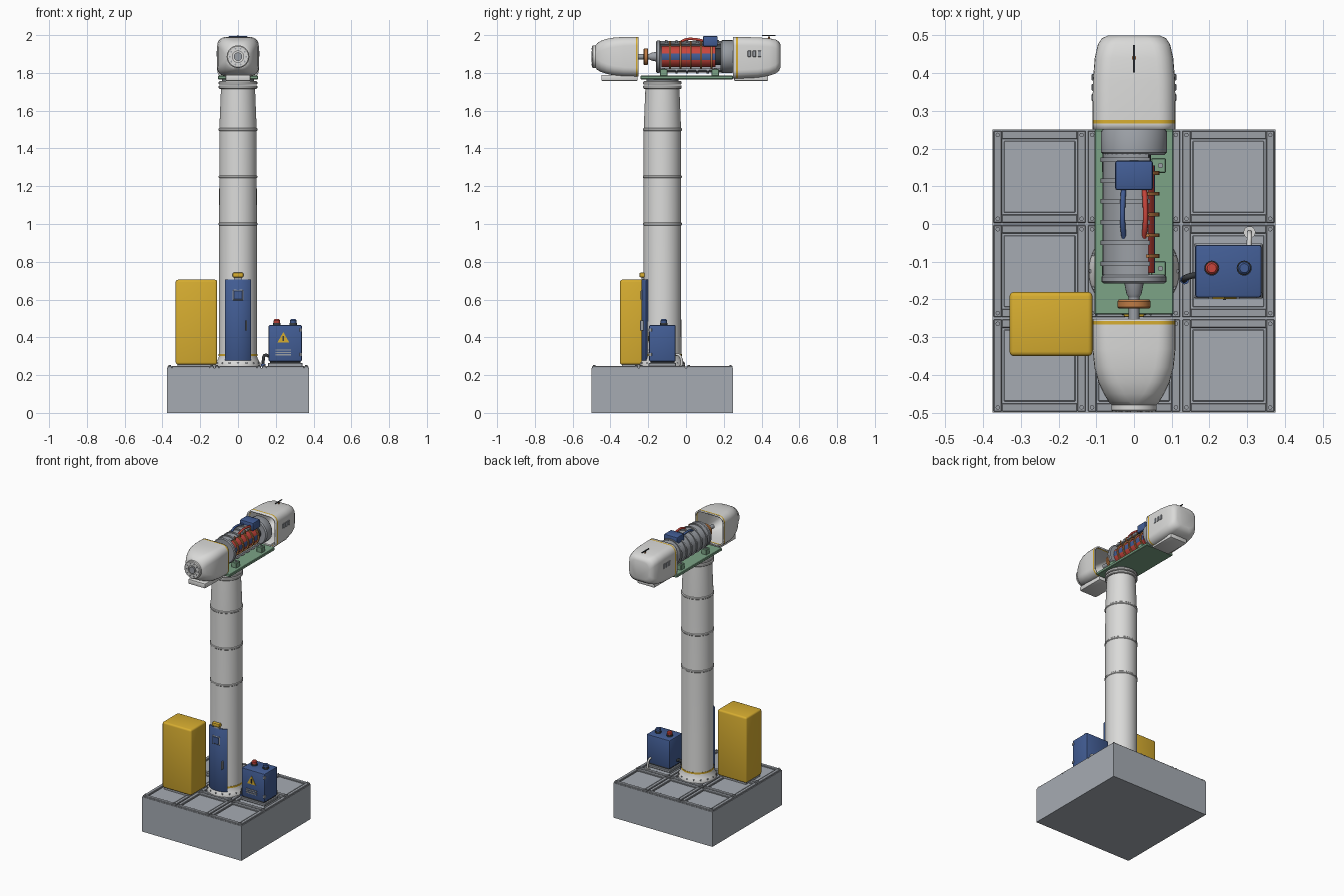
import bpy, bmesh, math
from mathutils import Matrix, Vector

if "Cube" in bpy.data.objects:
    bpy.data.objects.remove(bpy.data.objects["Cube"])

def mat(name, r, g, b):
    m = bpy.data.materials.new(name)
    m.diffuse_color = (r, g, b, 1)
    m.use_nodes = True
    m.node_tree.nodes["Principled BSDF"].inputs["Base Color"].default_value = m.diffuse_color
    return m

GREY = mat("slab grey", .38, .41, .45)
STEEL = mat("steel grey", .33, .35, .38)
WHITE = mat("shell white", .70, .70, .69)
YELLOW = mat("yellow", .68, .42, .03)
BLUE = mat("blue", .055, .11, .30)
RED = mat("red", .58, .06, .045)
COPPER = mat("copper", .52, .20, .06)
GREEN = mat("bedplate green", .20, .37, .24)
DARK = mat("dark grey", .04, .045, .05)

def finish(bm, name, *mats, angle=35):
    bmesh.ops.recalc_face_normals(bm, faces=bm.faces[:])
    for f in bm.faces:
        f.smooth = True
    me = bpy.data.meshes.new(name)
    bm.to_mesh(me)
    bm.free()
    me.set_sharp_from_angle(angle=math.radians(angle))
    for m in mats:
        me.materials.append(m)
    ob = bpy.data.objects.new(name, me)
    bpy.context.collection.objects.link(ob)
    return ob

def box(name, m, x, y, z, bevel=0.0, seg=2):
    """Box from (min, max) pairs."""
    bm = bmesh.new()
    c = [(a + b) / 2 for a, b in (x, y, z)]
    s = [b - a for a, b in (x, y, z)]
    bmesh.ops.create_cube(bm, size=1, matrix=Matrix.Translation(c) @ Matrix.Diagonal((*s, 1)))
    if bevel:
        bmesh.ops.bevel(bm, geom=bm.edges[:], offset=bevel, segments=seg, profile=.5, affect='EDGES')
    return finish(bm, name, m)

def lathe(name, m, prof, loc, axis='Z', a0=0, a1=360, seg=32, closed=False):
    """Spin (radius, height) points about an axis; closed joins the profile into a loop."""
    bm = bmesh.new()
    full = a1 - a0 >= 360
    n = seg if full else seg + 1
    rings = []
    for i in range(n):
        a = math.radians(a0 + (a1 - a0) * i / seg)
        ring = []
        for r, h in prof:
            u, v = r * math.cos(a), r * math.sin(a)
            p = (u, v, h) if axis == 'Z' else (u, h, v)
            ring.append(bm.verts.new(Vector(p) + Vector(loc)))
        rings.append(ring)
    k = len(prof)
    for i in range(seg):
        A, B = rings[i], rings[(i + 1) % n]
        for j in range(k if closed else k - 1):
            q = (j + 1) % k
            bm.faces.new((A[j], B[j], B[q], A[q]))
    if full and not closed:
        bm.faces.new([r[0] for r in rings])
        bm.faces.new([r[-1] for r in rings])
    elif not full:
        bm.faces.new(rings[0])
        bm.faces.new(rings[-1])
    return finish(bm, name, m)

def disc(name, m, r, h0, h1, loc, axis='Z', seg=32):
    return lathe(name, m, [(r, h0), (r, h1)], loc, axis, seg=seg)

def pipe(name, m, pts, r, res=6):
    cu = bpy.data.curves.new(name, 'CURVE')
    cu.dimensions = '3D'
    cu.bevel_depth, cu.bevel_resolution, cu.resolution_u, cu.use_fill_caps = r, 3, res, True
    sp = cu.splines.new('BEZIER')
    sp.bezier_points.add(len(pts) - 1)
    for bp, p in zip(sp.bezier_points, pts):
        bp.co = p
        bp.handle_left_type = bp.handle_right_type = 'AUTO'
    cu.materials.append(m)
    ob = bpy.data.objects.new(name, cu)
    bpy.context.collection.objects.link(ob)
    return ob

def shell(name, stations, stripe):
    """Hollow rounded-box cover lofted along y; one span is the painted stripe."""
    bm = bmesh.new()
    rings = []
    for y, hx, z0, z1, rad in stations:
        cz, hz, ring = (z0 + z1) / 2, (z1 - z0) / 2, []
        for sx, sz, start in ((1, 1, 0), (-1, 1, 90), (-1, -1, 180), (1, -1, 270)):
            for k in range(7):
                a = math.radians(start + 15 * k)
                ring.append(bm.verts.new((sx * (hx - rad) + rad * math.cos(a), y,
                                          cz + sz * (hz - rad) + rad * math.sin(a))))
        rings.append(ring)
    n = len(rings[0])
    for i, (A, B) in enumerate(zip(rings, rings[1:])):
        for j in range(n):
            f = bm.faces.new((A[j], A[(j + 1) % n], B[(j + 1) % n], B[j]))
            f.material_index = int(i == stripe)
    bm.faces.new(rings[-1])
    ob = finish(bm, name, WHITE, YELLOW)
    md = ob.modifiers.new("thickness", 'SOLIDIFY')
    md.thickness, md.offset = .01, -1
    return ob

# Foundation with nine framed floor tiles
box("foundation", GREY, (-.375, .375), (-.5, .25), (0, .238))
for i in range(3):
    for j in range(3):
        cx, cy, h = (i - 1) * .25, -.375 + j * .25, .122
        box("tile_panel", GREY, (cx - .095, cx + .095), (cy - .095, cy + .095), (.236, .243), .002, 1)
        for s in (-1, 1):
            e = sorted((s * h, s * (h - .022)))
            box("tile_frame", STEEL, (cx + e[0], cx + e[1]), (cy - h, cy + h), (.23, .248), .002, 1)
            box("tile_frame", STEEL, (cx - .1, cx + .1), (cy + e[0], cy + e[1]), (.23, .248), .002, 1)
            for t in (-1, 1):
                disc("tile_bolt", STEEL, .006, .245, .254, (cx + s * .111, cy + t * .111, 0), seg=8)

# Tower with flared foot, section rings and top flanges
TY = -.125
lathe("tower", WHITE, [(.12, .245), (.12, .258), (.113, .27), (.102, .295), (.1, .32),
                       (.099, 1.5), (.09, 1.72)], (0, TY, 0), seg=48)
disc("foot_stripe", YELLOW, .1025, .3, .312, (0, TY, 0), seg=48)
for z in (1.0, 1.25, 1.5):
    lathe("section_ring", WHITE, [(.099, z - .008), (.103, z - .004), (.103, z + .004), (.099, z + .008)], (0, TY, 0), seg=48)
for z in (1.716, 1.738):
    lathe("top_flange", WHITE, [(.098, z), (.102, z + .004), (.102, z + .014), (.098, z + .018)], (0, TY, 0), seg=48)
disc("yaw_bearing", STEEL, .085, 1.75, 1.77, (0, TY, 0))
for k in range(16):
    a = k * math.pi / 8
    disc("foot_bolt", STEEL, .005, .255, .268, (.115 * math.cos(a), TY + .115 * math.sin(a), 0), seg=6)

# Curved tower door with window, handle and lamp
lathe("tower_door", BLUE, [(.096, .275), (.108, .275), (.111, .28), (.111, .70), (.108, .705), (.096, .705)],
      (0, TY, 0), a0=231, a1=309, seg=14, closed=True)
box("door_window", STEEL, (-.028, .028), (-.2385, -.230), (.595, .652), .003, 1)
box("door_window_pane", BLUE, (-.023, .023), (-.2405, -.232), (.600, .647), .002, 1)
box("door_handle", STEEL, (.041, .047), (-.243, -.22), (.435, .49), .002, 1)
box("door_lamp", YELLOW, (-.028, .028), (-.246, -.215), (.718, .742), .005)
box("door_lamp_mount", STEEL, (-.022, .022), (-.235, -.215), (.705, .72))

# Yellow cabinet
box("yellow_cabinet", YELLOW, (-.33, -.11), (-.35, -.18), (.256, .705), .012, 3)
box("yellow_cabinet_base", STEEL, (-.32, -.12), (-.34, -.19), (.24, .258))

# Blue transformer box with knobs, warning sign, vent and pipes
box("transformer_box", BLUE, (.162, .338), (-.195, -.055), (.272, .465), .007)
box("transformer_base", STEEL, (.158, .342), (-.198, -.052), (.246, .264), .003, 1)
box("transformer_plinth", DARK, (.17, .33), (-.188, -.062), (.26, .275))
for x, m in ((.206, RED), (.292, BLUE)):
    disc("knob_collar", DARK, .02, .463, .475, (x, -.117, 0), seg=16)
    lathe("knob", m, [(.015, .47), (.017, .478), (.017, .49), (.012, .496)], (x, -.117, 0), seg=16)
bm = bmesh.new()
tri = [[bm.verts.new((.24 + dx, y, z)) for dx, z in ((-.032, .372), (.032, .372), (0, .428))] for y in (-.199, -.194)]
for t in tri:
    bm.faces.new(t)
for k in range(3):
    bm.faces.new((tri[0][k], tri[0][(k + 1) % 3], tri[1][(k + 1) % 3], tri[1][k]))
finish(bm, "warning_sign", YELLOW)
box("warning_mark", DARK, (.236, .244), (-.201, -.198), (.38, .408))
for k in range(3):
    box("vent_slat", STEEL, (.198, .28), (-.199, -.194), (.305 + k * .012, .311 + k * .012))
for z in (.30, .43):
    box("hinge", STEEL, (.325, .34), (-.198, -.18), (z, z + .018), .002, 1)
pipe("side_cable", DARK, [(.165, -.135, .3), (.142, -.14, .305), (.134, -.147, .28), (.134, -.148, .245)], .008)
disc("side_cable_gland", BLUE, .012, .245, .258, (.134, -.148, 0), seg=12)
pipe("rear_conduit", WHITE, [(.305, -.058, .31), (.306, -.036, .305), (.306, -.024, .28), (.306, -.022, .245)], .007)
disc("conduit_flange", WHITE, .016, .245, .253, (.306, -.022, 0), seg=16)

# Green bedplate
box("bedplate", GREEN, (-.105, .105), (-.24, .25), (1.766, 1.785), .003, 1)

# Nose cover, hub stub and belly slab
shell("nose_cover", [(-.252, .11, 1.782, 1.99, .045), (-.257, .11, 1.782, 1.99, .045),
                     (-.266, .11, 1.782, 1.99, .045), (-.33, .11, 1.783, 1.99, .047),
                     (-.38, .105, 1.787, 1.987, .05), (-.42, .094, 1.795, 1.98, .052),
                     (-.45, .08, 1.805, 1.97, .054), (-.47, .068, 1.816, 1.957, .056),
                     (-.48, .058, 1.828, 1.945, .054)], 1)
HUB = (0, 0, 1.886)
lathe("hub_stub", WHITE, [(.06, -.47), (.06, -.493), (.055, -.497), (.03, -.497), (.03, -.489)], HUB, 'Y')
disc("hub_cap", STEEL, .022, -.5, -.48, HUB, 'Y', 20)
for k in range(10):
    a = k * math.pi / 5
    disc("hub_bolt", STEEL, .005, -.5, -.49, (.044 * math.cos(a), 0, 1.886 + .044 * math.sin(a)), 'Y', 6)
box("nose_belly", WHITE, (-.065, .065), (-.448, -.256), (1.757, 1.79), .006)

# Tail cover, belly slab, side louvres and mast
shell("tail_cover", [(.25, .11, 1.77, 1.99, .045), (.266, .11, 1.77, 1.99, .045),
                     (.275, .11, 1.77, 1.99, .045), (.38, .109, 1.775, 1.988, .045),
                     (.44, .104, 1.785, 1.983, .045), (.475, .096, 1.797, 1.976, .046),
                     (.492, .085, 1.81, 1.966, .046), (.5, .068, 1.828, 1.95, .045)], 1)
box("tail_belly", WHITE, (-.065, .065), (.255, .435), (1.757, 1.79), .006)
for s in (-1, 1):
    for y in (.335, .362, .389):
        x = sorted((s * .105, s * .1125))
        box("louvre", STEEL, x, (y - .009, y + .009), (1.885, 1.918), .002, 1)
box("mast", DARK, (-.003, .003), (.437, .443), (1.975, 1.998))
box("mast_vane", DARK, (-.003, .003), (.402, .474), (1.995, 2.0))
disc("mast_foot", COPPER, .006, 1.98, 1.989, (0, .44, 0), seg=10)

# Generator: cut-open casing, ribs, flange and drum
C0, C1 = 62, 300
lathe("casing", STEEL, [(.083, -.135), (.083, .19), (.074, .19), (.074, -.135)], HUB, 'Y', C0, C1, 32, True)
for k in range(6):
    y = -.105 + .055 * k
    lathe("casing_rib", STEEL, [(.08, y - .006), (.089, y - .006), (.089, y + .006), (.08, y + .006)], HUB, 'Y', C0, C1, 32, True)
lathe("front_flange", STEEL, [(.08, -.158), (.086, -.153), (.086, -.14), (.08, -.134)], HUB, 'Y')
lathe("rear_drum", STEEL, [(.08, .183), (.087, .19), (.087, .245), (.08, .255)], HUB, 'Y')

# Rotor: red core with a blue band facing the opening
rotor = disc("rotor", RED, .056, -.13, .155, HUB, 'Y', 40)
rotor.data.materials.append(BLUE)
for p in rotor.data.polygons:
    if abs(p.normal.z) < .28 and abs(p.normal.y) < .5:
        p.material_index = 1
disc("rotor_end", DARK, .045, .15, .19, HUB, 'Y')

# Copper hoops across the opening
for k in range(5):
    y = -.085 + .055 * k
    lathe("winding_hoop", COPPER, [(.058, y - .005), (.067, y - .005), (.067, y + .005), (.058, y + .005)],
          HUB, 'Y', -75, 75, 20, True)
    disc("winding_bolt", COPPER, .005, 1.945, 1.968, (.036, y, 0), seg=8)

# Drive shaft and brake disc
disc("shaft", STEEL, .014, -.29, -.15, HUB, 'Y', 20)
lathe("shaft_cone", STEEL, [(.014, -.195), (.02, -.185), (.026, -.155)], HUB, 'Y', seg=20)
lathe("brake_disc", COPPER, [(.04, -.224), (.044, -.22), (.044, -.205), (.04, -.2)], HUB, 'Y')

# Generator feet
for s in (-1, 1):
    for y in (-.118, .155):
        x = sorted((s * .045, s * .085))
        box("generator_foot", GREEN, x, (y - .02, y + .02), (1.78, 1.82), .003, 1)
        disc("foot_stud", STEEL, .007, 1.815, 1.826, (s * .07, y, 0), seg=8)

# Junction box and hoses
box("junction_box", BLUE, (-.05, .05), (.09, .168), (1.94, 1.995), .006)
for x, m in ((-.03, BLUE), (.03, RED)):
    pipe("hose", m, [(x * .9, .1, 1.968), (x, .05, 1.978), (x, 0, 1.977), (x * .85, -.042, 1.955)], .007)
